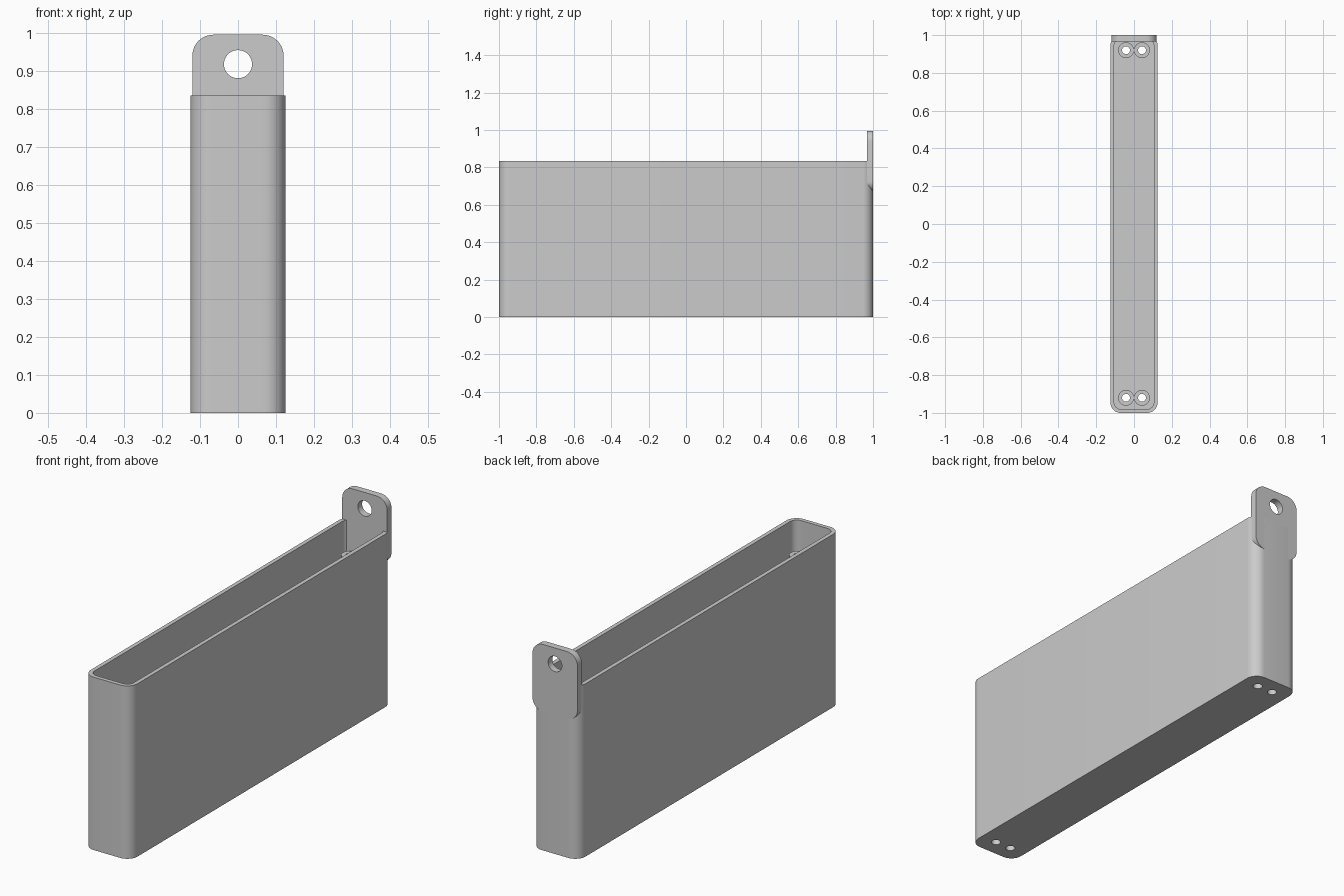
import bpy
import bmesh
from math import cos, sin, pi, radians
from mathutils import Matrix, Vector

cube = bpy.data.objects.get("Cube")
if cube:
    bpy.data.objects.remove(cube, do_unlink=True)

# One plain grey for the whole model
grey = bpy.data.materials.new("light grey")
grey.use_nodes = True
colour = (0.6, 0.6, 0.6, 1)
grey.diffuse_color = colour
grey.node_tree.nodes["Principled BSDF"].inputs["Base Color"].default_value = colour


def rounded_rect(half_w, half_h, radius, steps=10):
    """Counter-clockwise outline with rounded corners."""
    points = []
    for i, (sx, sy) in enumerate([(1, 1), (-1, 1), (-1, -1), (1, -1)]):
        for k in range(steps + 1):
            a = (i + k / steps) * pi / 2
            points.append((sx * (half_w - radius) + radius * cos(a),
                           sy * (half_h - radius) + radius * sin(a)))
    return points


def circle(radius, x=0, y=0, sides=40):
    return [(x + radius * cos(2 * pi * i / sides),
             y + radius * sin(2 * pi * i / sides)) for i in range(sides)]


def loft(name, rings):
    """Skin a stack of (outline, height) rings and cap both ends."""
    bm = bmesh.new()
    loops = [[bm.verts.new((x, y, z)) for x, y in outline] for outline, z in rings]
    for a, b in zip(loops, loops[1:]):
        for i in range(len(a)):
            j = (i + 1) % len(a)
            bm.faces.new((a[i], a[j], b[j], b[i]))
    bm.faces.new(loops[0][::-1])
    bm.faces.new(loops[-1])
    bmesh.ops.recalc_face_normals(bm, faces=bm.faces)
    mesh = bpy.data.meshes.new(name)
    bm.to_mesh(mesh)
    bm.free()
    mesh.materials.append(grey)
    obj = bpy.data.objects.new(name, mesh)
    bpy.context.collection.objects.link(obj)
    return obj


def select_only(obj):
    bpy.ops.object.select_all(action='DESELECT')
    obj.select_set(True)
    bpy.context.view_layer.objects.active = obj


def cut(obj, cutter):
    """Subtract the cutter from the part and throw the cutter away."""
    cutter.hide_render = True
    mod = obj.modifiers.new("hole", 'BOOLEAN')
    mod.operation = 'DIFFERENCE'
    mod.solver = 'EXACT'
    mod.object = cutter
    select_only(obj)
    bpy.ops.object.modifier_apply(modifier=mod.name)
    bpy.data.objects.remove(cutter, do_unlink=True)


WALL, FLOOR, HEIGHT = 0.02, 0.025, 0.835
POST_TOP, POST_R, BORE_R = 0.70, 0.042, 0.021

# Open tray: outer wall, rim, inner wall and floor in one skin
outer = rounded_rect(0.125, 1, 0.055)
inner = rounded_rect(0.125 - WALL, 1 - WALL, 0.055 - WALL)
tray = loft("tray", [(outer, 0), (outer, HEIGHT), (inner, HEIGHT), (inner, FLOOR)])
parts = [tray]

# Hollow screw posts in pairs at both ends, bored through the floor
for end, y in (("front", -0.92), ("back", 0.92)):
    for side, x in (("right", -0.042), ("left", 0.042)):
        cut(tray, loft("bore", [(circle(BORE_R, x, y), -0.1), (circle(BORE_R, x, y), 0.1)]))
        wall, bore = circle(POST_R, x, y), circle(BORE_R, x, y)
        post = loft(f"{end}_{side}_screw_post", [(wall, FLOOR / 2), (wall, POST_TOP)])
        cut(post, loft("bore", [(bore, -0.1), (bore, 1)]))
        parts.append(post)

# Hanging tab with a round hole, standing upright on the back wall
tab = loft("hanging_tab", [(rounded_rect(0.12, 0.1625, 0.055), 0),
                           (rounded_rect(0.12, 0.1625, 0.055), 0.033)])
hole = circle(0.037, 0, 0.085)
cut(tab, loft("hole", [(hole, -0.1), (hole, 0.1)]))
tab.data.transform(Matrix.Translation(Vector((0, 1, 0.8325))) @ Matrix.Rotation(pi / 2, 4, 'X'))
parts.append(tab)

# Smooth round walls, crisp edges
for part in parts:
    select_only(part)
    bpy.ops.object.shade_smooth_by_angle(angle=radians(30))
